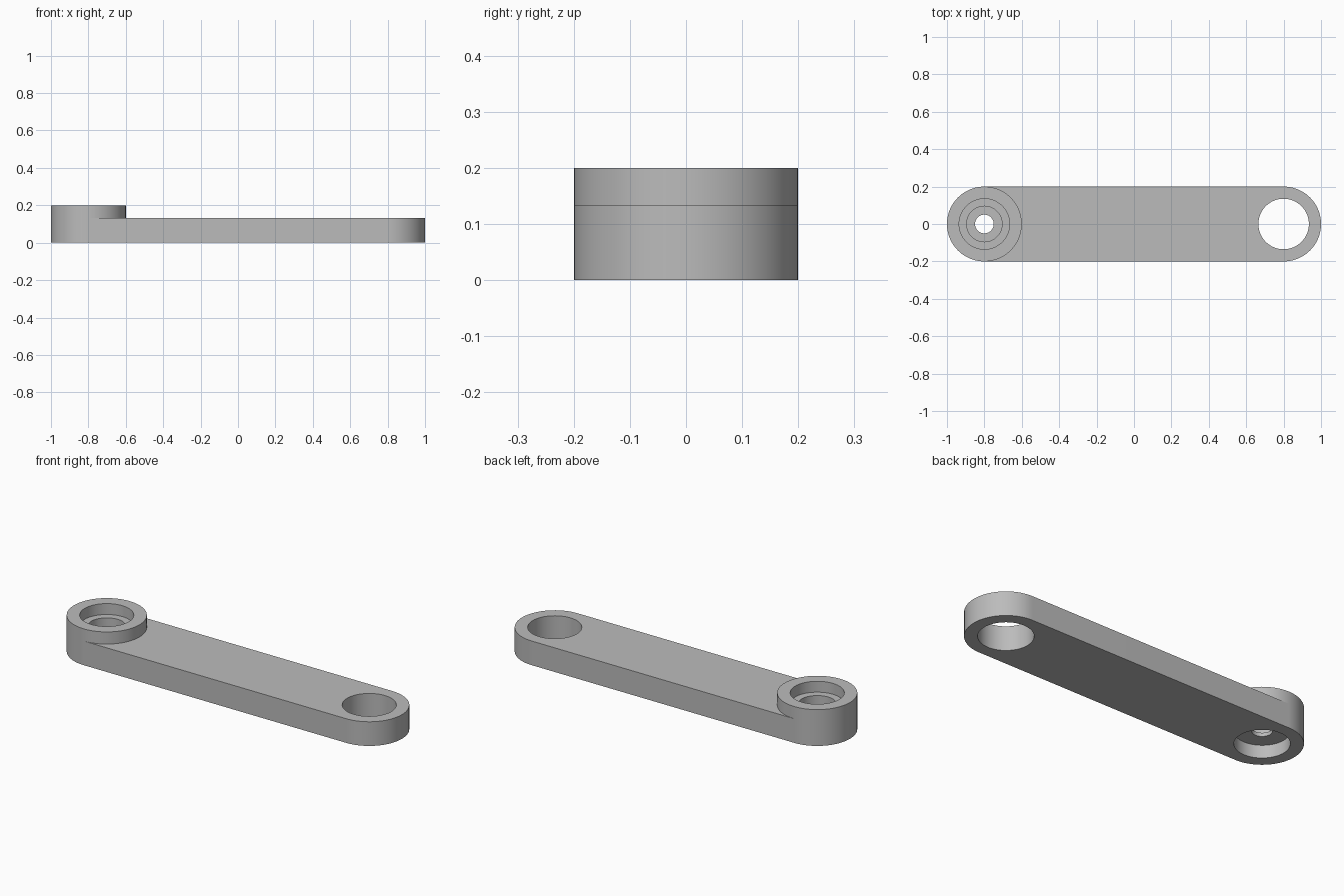
import bpy, bmesh, math

if "Cube" in bpy.data.objects:
    bpy.data.objects.remove(bpy.data.objects["Cube"], do_unlink=True)

SEG = 96            # sides of every round
END_X = 0.8         # distance of each end centre from the middle
RADIUS = 0.2
BORE = 0.135
ARM_TOP = 0.133
BOSS_TOP = 0.2

grey = bpy.data.materials.new("plain grey")
grey.use_nodes = True
colour = (0.5, 0.5, 0.5, 1)
grey.diffuse_color = colour
grey.node_tree.nodes["Principled BSDF"].inputs["Base Color"].default_value = colour


def finish(name, bm):
    """Turn a bmesh into a grey object."""
    bmesh.ops.recalc_face_normals(bm, faces=bm.faces)
    mesh = bpy.data.meshes.new(name)
    bm.to_mesh(mesh)
    bm.free()
    mesh.materials.append(grey)
    obj = bpy.data.objects.new(name, mesh)
    bpy.context.collection.objects.link(obj)
    return obj


def activate(obj):
    bpy.ops.object.select_all(action='DESELECT')
    obj.select_set(True)
    bpy.context.view_layer.objects.active = obj


def arc(cx, r, start, end, steps):
    angles = [start + (end - start) * i / steps for i in range(steps + 1)]
    return [(cx + r * math.cos(a), r * math.sin(a)) for a in angles]


def prism(name, outline, z0, z1):
    """Extrude a flat outline upwards."""
    bm = bmesh.new()
    face = bm.faces.new([bm.verts.new((x, y, z0)) for x, y in outline])
    up = bmesh.ops.extrude_face_region(bm, geom=[face], use_keep_orig=True)
    for v in up["geom"]:
        if isinstance(v, bmesh.types.BMVert):
            v.co.z = z1
    return finish(name, bm)


def lathe(name, profile, cx):
    """Turn a closed (radius, height) profile around a vertical axis."""
    bm = bmesh.new()
    rings = [[bm.verts.new((x, y, z)) for x, y in arc(cx, r, 0, math.tau, SEG)[:-1]]
             for r, z in profile]
    for k, low in enumerate(rings):
        high = rings[(k + 1) % len(rings)]
        for i in range(SEG):
            j = (i + 1) % SEG
            bm.faces.new((low[i], low[j], high[j], high[i]))
    return finish(name, bm)


# Raised boss: stepped seat above, wide recess below, thin web with a small hole
boss = lathe("stepped_boss", [
    (BORE, 0), (RADIUS, 0), (RADIUS, BOSS_TOP), (BORE, BOSS_TOP),
    (BORE, 0.14), (0.095, 0.14), (0.095, 0.09),
    (0.05, 0.09), (0.05, 0.07), (BORE, 0.07)], -END_X)

# Flat arm: hollow end hugs the boss, far end is round
quarter = math.pi / 2
outline = (arc(END_X, RADIUS, -quarter, quarter, SEG // 2)
           + arc(-END_X, RADIUS, quarter, -quarter, SEG // 2))
arm = prism("arm", outline, 0, ARM_TOP)

# Plain through hole in the far end
cutter = prism("hole_cutter", arc(END_X, BORE, 0, math.tau, SEG)[:-1], -0.1, 0.3)
cutter.hide_render = True
cut = arm.modifiers.new("through_hole", 'BOOLEAN')
cut.operation = 'DIFFERENCE'
cut.solver = 'EXACT'
cut.object = cutter
activate(arm)
bpy.ops.object.modifier_apply(modifier=cut.name)
bpy.data.objects.remove(cutter, do_unlink=True)

# Smooth rounds, crisp rims
for part in (boss, arm):
    activate(part)
    bpy.ops.object.shade_smooth_by_angle(angle=math.radians(30))
